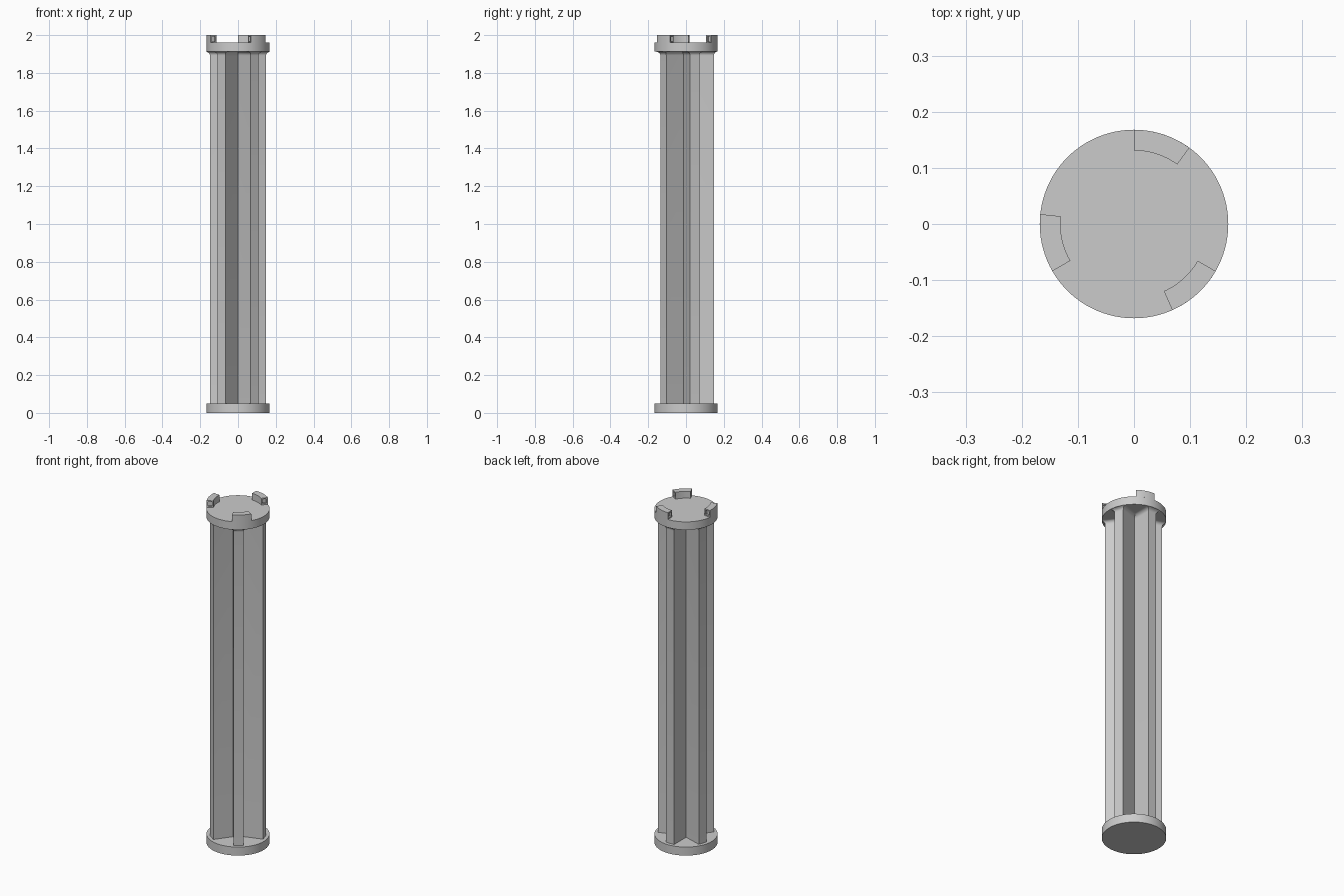
import bpy, bmesh
from math import sin, cos, radians, pi
from mathutils import Vector

cube = bpy.data.objects.get("Cube")
if cube:
    bpy.data.objects.remove(cube, do_unlink=True)

DISC_R, FIN_R, FIN_HALF, FINS = 0.168, 0.148, 0.026, 5
DISC_H, TOP_Z, DECK_Z, FILLET = 0.05, 1.913, 1.96, 0.021

grey = bpy.data.materials.new("plain_grey")
grey.use_nodes = True
colour = (0.6, 0.6, 0.6, 1)
grey.diffuse_color = colour
grey.node_tree.nodes["Principled BSDF"].inputs["Base Color"].default_value = colour


def finish(bm, name, smooth):
    bmesh.ops.recalc_face_normals(bm, faces=bm.faces)
    mesh = bpy.data.meshes.new(name)
    bm.to_mesh(mesh)
    bm.free()
    mesh.materials.append(grey)
    obj = bpy.data.objects.new(name, mesh)
    bpy.context.collection.objects.link(obj)
    if smooth:
        bpy.ops.object.select_all(action="DESELECT")
        obj.select_set(True)
        bpy.context.view_layer.objects.active = obj
        bpy.ops.object.shade_smooth_by_angle(angle=radians(30))
    return obj


def loft(rings):
    """Skin a stack of closed rings and cap both ends."""
    bm = bmesh.new()
    loops = [[bm.verts.new(p) for p in ring] for ring in rings]
    n = len(loops[0])
    for low, high in zip(loops, loops[1:]):
        for i in range(n):
            j = (i + 1) % n
            bm.faces.new((low[i], low[j], high[j], high[i]))
    caps = [bm.faces.new(loops[0]), bm.faces.new(loops[-1])]
    return bm, caps


def circle(z):
    return [(DISC_R * cos(2 * pi * i / 96), DISC_R * sin(2 * pi * i / 96), z)
            for i in range(96)]


def star(z, grow):
    """Parallel-sided fin section, grown outward by an offset."""
    ring = []
    half = FIN_HALF + grow
    tip = min(FIN_R + grow, (DISC_R ** 2 - half ** 2) ** 0.5)
    for k in range(FINS):
        a = radians(90 + 72 * k)
        out, side = Vector((cos(a), sin(a), 0)), Vector((-sin(a), cos(a), 0))
        v = a + radians(36)
        valley = Vector((cos(v), sin(v), 0)) * half / sin(radians(36))
        for p in (out * tip - side * half, out * tip + side * half, valley):
            ring.append((p.x, p.y, z))
    return ring


# End discs
for name, z0, z1 in (("base_disc", 0, DISC_H), ("top_disc", TOP_Z, DECK_Z)):
    finish(loft([circle(z0), circle(z1)])[0], name, True)

# Finned shaft, flaring in a quarter-round under the top disc
rings = [star(DISC_H - 0.005, 0)]
for i in range(7):
    t = pi / 2 * i / 6
    rings.append(star(TOP_Z - FILLET * (1 - sin(t)), FILLET * (1 - cos(t))))
rings.append(star(TOP_Z + 0.005, FILLET))
finish(loft(rings)[0], "finned_shaft", True)

# Curved locking tabs with a square socket in each end
for k, start in enumerate((54, 174, 294)):
    sections = []
    for i in range(11):
        a = radians(start + 36 * i / 10)
        sections.append([(r * cos(a), r * sin(a), z) for r, z in
                         ((0.131, DECK_Z), (DISC_R, DECK_Z), (DISC_R, 2), (0.131, 2))])
    bm, ends = loft(sections)
    bmesh.ops.recalc_face_normals(bm, faces=bm.faces)
    bmesh.ops.inset_individual(bm, faces=ends, thickness=0.01)
    for face in ends:
        pocket = bmesh.ops.extrude_discrete_faces(bm, faces=[face])["faces"][0]
        pocket.normal_update()
        bmesh.ops.translate(bm, verts=pocket.verts, vec=pocket.normal * -0.012)
    finish(bm, f"locking_tab_{k + 1}", True)
